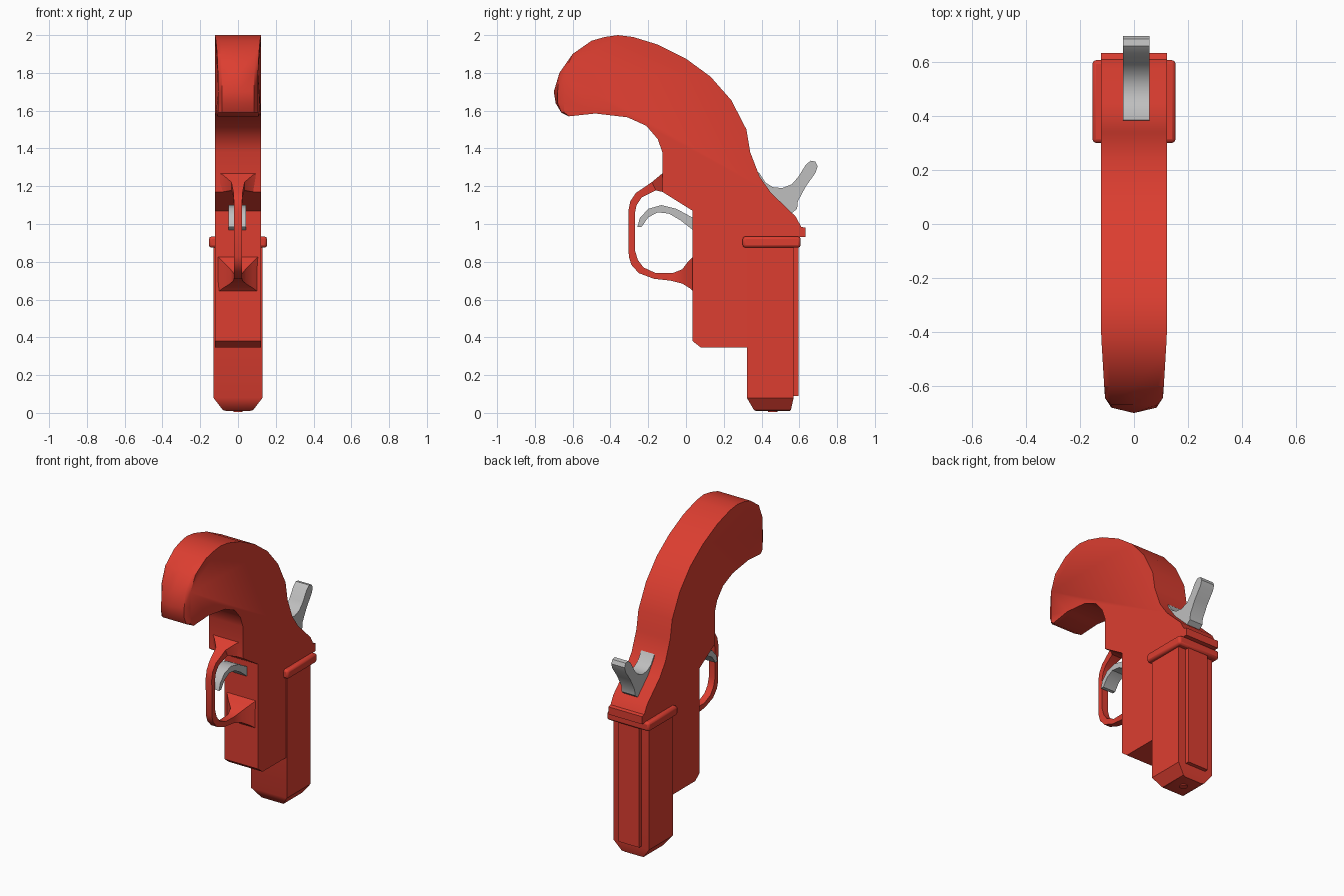
import bpy, bmesh, math

cube = bpy.data.objects.get("Cube")
if cube:
    bpy.data.objects.remove(cube, do_unlink=True)


def material(name, colour):
    m = bpy.data.materials.new(name)
    m.use_nodes = True
    m.diffuse_color = colour
    m.node_tree.nodes["Principled BSDF"].inputs["Base Color"].default_value = colour
    return m


RED = material("red plastic", (0.72, 0.048, 0.03, 1))
GREY = material("grey metal", (0.52, 0.52, 0.52, 1))


def loft(name, rings, mat, bevel=0, angle=35):
    """Join equal-length rings of points with quads and cap both ends."""
    bm = bmesh.new()
    loops = [[bm.verts.new(p) for p in ring] for ring in rings]
    n = len(loops[0])
    for a, b in zip(loops, loops[1:]):
        for i in range(n):
            j = (i + 1) % n
            bm.faces.new((a[i], a[j], b[j], b[i]))
    bm.faces.new(loops[0])
    bm.faces.new(loops[-1])
    bmesh.ops.recalc_face_normals(bm, faces=bm.faces)
    mesh = bpy.data.meshes.new(name)
    bm.to_mesh(mesh)
    bm.free()
    ob = bpy.data.objects.new(name, mesh)
    bpy.context.collection.objects.link(ob)
    mesh.materials.append(mat)
    if bevel:
        mod = ob.modifiers.new("Bevel", 'BEVEL')
        mod.width = bevel
        mod.segments = 2
    bpy.ops.object.select_all(action='DESELECT')
    ob.select_set(True)
    bpy.context.view_layer.objects.active = ob
    bpy.ops.object.shade_smooth_by_angle(angle=math.radians(angle))
    return ob


def slab(name, profile, x0, x1, mat):
    return loft(name, [[(x, y, z) for y, z in profile] for x in (x0, x1)], mat)


def rect(w, y0, y1, z):
    return [(-w, y0, z), (w, y0, z), (w, y1, z), (-w, y1, z)]


# Grip and frame, one side profile narrowing and rounding at the butt
FRAME = [(-.62, 1.57), (-.66, 1.59), (-.69, 1.64), (-.70, 1.70), (-.67, 1.80),
         (-.60, 1.90), (-.50, 1.97), (-.43, 1.99), (-.36, 2.0), (-.28, 1.99),
         (-.15, 1.95), (0, 1.875), (.13, 1.78), (.24, 1.655), (.32, 1.50),
         (.34, 1.38), (.39, 1.25), (.45, 1.165), (.58, 1.04), (.61, .985),
         (.633, .98), (.633, .93), (.33, .93), (.33, .345), (.08, .345),
         (.035, .38), (.035, 1.07), (-.125, 1.17), (-.125, 1.38), (-.15, 1.45),
         (-.21, 1.52), (-.31, 1.565), (-.48, 1.585)]


def half_width(y):
    return .123 - .06 * max(0, -.39 - y)


loft("grip_and_frame",
     [[(k * half_width(y), max(y, back), z) for y, z in FRAME]
      for k, back in ((-1, -.645), (-.8, -.68), (0, -.7), (.8, -.68), (1, -.645))], RED)

# Barrel with tapered muzzle
loft("barrel", [rect(.06, .37, .55, .01), rect(.08, .36, .555, .015),
                rect(.13, .322, .57, .08), rect(.13, .322, .57, .9)], RED)
loft("barrel_rib", [rect(.075, .5, .595, .09), rect(.075, .5, .595, .9)], RED)
loft("barrel_collar", [rect(.154, .30, .607, .875), rect(.154, .30, .607, .934)], RED, .014)
loft("muzzle_plug", [[(.025 * math.cos(t * math.pi / 6), .46 + .025 * math.sin(t * math.pi / 6), z)
                      for t in range(12)] for z in (.004, .02)], RED)

# Trigger guard: outer point, inner point and half width along the loop
GUARD = [(-.11, 1.28, -.11, 1.165, .12), (-.135, 1.26, -.125, 1.17, .08),
         (-.18, 1.222, -.16, 1.178, .035), (-.265, 1.165, -.235, 1.14, .024),
         (-.295, 1.12, -.262, 1.10, .022), (-.305, 1.07, -.27, 1.06, .022),
         (-.303, .83, -.27, .86, .022), (-.29, .785, -.255, .81, .022),
         (-.25, .74, -.225, .77, .022), (-.17, .71, -.16, .74, .022),
         (-.08, .70, -.07, .74, .024), (-.02, .685, -.02, .76, .04),
         (.02, .66, .01, .80, .08), (.05, .63, .05, .84, .12)]
loft("trigger_guard",
     [[(-w, a, b), (w, a, b), (w, c, d), (-w, c, d)] for a, b, c, d, w in GUARD], RED)

# Trigger
slab("trigger", [(-.257, .985), (-.245, 1.03), (-.2, 1.08), (-.13, 1.10), (-.05, 1.08),
                 (.06, 1.02), (.06, .95), (-.03, 1.02), (-.09, 1.055), (-.15, 1.062),
                 (-.2, 1.035), (-.235, .985)], -.05, .042, GREY)

# Hammer
slab("hammer", [(.385, 1.275), (.42, 1.22), (.46, 1.195), (.51, 1.19), (.56, 1.21),
                (.595, 1.25), (.635, 1.315), (.66, 1.335), (.685, 1.33), (.697, 1.305),
                (.685, 1.27), (.635, 1.20), (.592, 1.12), (.588, 1.08), (.55, 1.05),
                (.42, 1.16), (.37, 1.24)], -.04, .057, GREY)
